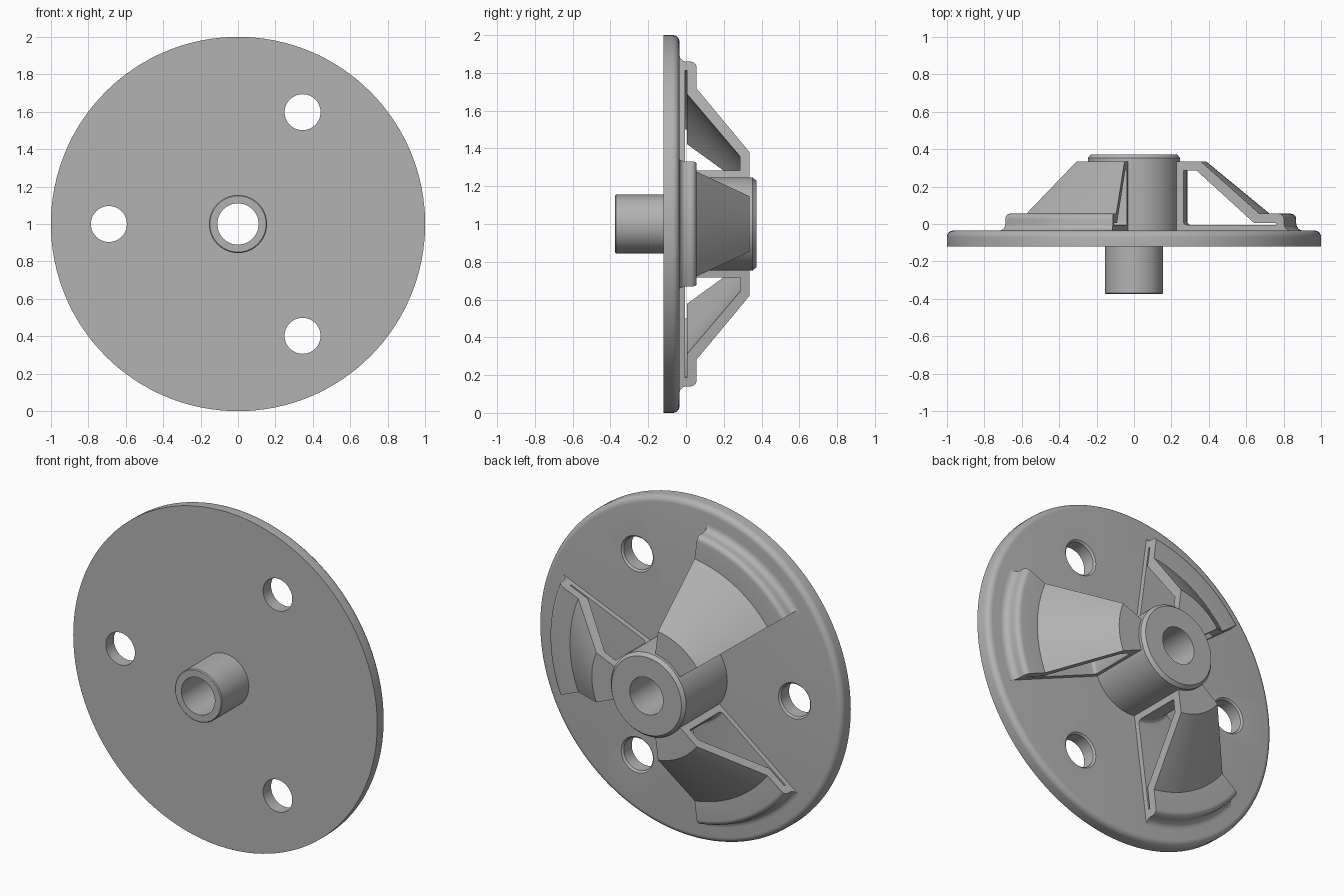
import bpy, bmesh
from math import cos, sin, pi, radians

cube = bpy.data.objects.get("Cube")
if cube:
    bpy.data.objects.remove(cube, do_unlink=True)

grey = bpy.data.materials.new("plain grey")
grey.use_nodes = True
grey.diffuse_color = (0.45, 0.45, 0.45, 1)
grey.node_tree.nodes["Principled BSDF"].inputs["Base Color"].default_value = grey.diffuse_color

AXIS_Z = 1.0


def arc(r, y, radius, start, end, n=6):
    """Profile points on a circular arc, angles in degrees."""
    return [(r + radius * cos(radians(start + (end - start) * i / n)),
             y + radius * sin(radians(start + (end - start) * i / n))) for i in range(n + 1)]


def lathe(name, profile, start=0, end=360, steps=128):
    """Sweep a closed (radius, y) profile around the y axis."""
    full = end - start == 360
    bm = bmesh.new()
    rings = []
    for i in range(steps if full else steps + 1):
        a = radians(start + (end - start) * i / steps)
        rings.append([bm.verts.new((r * cos(a), y, AXIS_Z + r * sin(a))) for r, y in profile])
    n = len(profile)
    for i in range(steps):
        p, q = rings[i], rings[(i + 1) % len(rings)]
        for j in range(n):
            k = (j + 1) % n
            bm.faces.new((p[j], p[k], q[k], q[j]))
    if not full:
        bm.faces.new(rings[0])
        bm.faces.new(rings[-1])
    bmesh.ops.recalc_face_normals(bm, faces=bm.faces)
    mesh = bpy.data.meshes.new(name)
    bm.to_mesh(mesh)
    bm.free()
    mesh.materials.append(grey)
    obj = bpy.data.objects.new(name, mesh)
    bpy.context.collection.objects.link(obj)
    return obj


def activate(obj):
    bpy.ops.object.select_all(action='DESELECT')
    obj.select_set(True)
    bpy.context.view_layer.objects.active = obj


def cut(obj, cutter):
    activate(obj)
    mod = obj.modifiers.new("cut", 'BOOLEAN')
    mod.operation = 'DIFFERENCE'
    mod.solver = 'EXACT'
    mod.object = cutter
    bpy.ops.object.modifier_apply(modifier=mod.name)
    bpy.data.objects.remove(cutter, do_unlink=True)


def smooth(obj):
    activate(obj)
    bpy.ops.object.shade_smooth_by_angle(angle=radians(25))


# Disc, front spigot and rear hub as one turned body with a through bore
FRONT, BACK = -0.12, -0.035
body = lathe("disc_and_hub",
             [(0.11, -0.375), (0.15, -0.375), (0.155, -0.37), (0.155, FRONT), (1.0, FRONT)]
             + arc(0.965, BACK - 0.035, 0.035, 0, 90)
             + [(0.247, BACK), (0.247, 0.352), (0.23, 0.372), (0.11, 0.372)])

# Three bolt holes with a lightly chamfered rear edge
HOLE, CHAMFER = 0.096, 0.01
for angle in (60, 180, 300):
    hole = lathe("hole_cutter", [(0, -0.2), (HOLE, -0.2), (HOLE, BACK - CHAMFER),
                                 (HOLE + 2 * CHAMFER, BACK + CHAMFER), (0, BACK + CHAMFER)][1:4], steps=48)
    # Close the cutter into a solid plug
    bm = bmesh.new()
    for y, r in ((-0.2, HOLE), (BACK - CHAMFER, HOLE), (BACK + CHAMFER, HOLE + 2 * CHAMFER)):
        for i in range(48):
            a = 2 * pi * i / 48
            bm.verts.new((0.69 * cos(radians(angle)) + r * cos(a), y,
                          AXIS_Z + 0.69 * sin(radians(angle)) + r * sin(a)))
    bm.verts.ensure_lookup_table()
    v = bm.verts
    for s in (0, 48):
        for i in range(48):
            j = (i + 1) % 48
            bm.faces.new((v[s + i], v[s + j], v[s + 48 + j], v[s + 48 + i]))
    bm.faces.new(v[:48])
    bm.faces.new(v[96:])
    bmesh.ops.recalc_face_normals(bm, faces=bm.faces)
    bm.to_mesh(hole.data)
    bm.free()
    cut(body, hole)
smooth(body)

# Hollow fan-shaped braces with a rounded foot, open on both flanks
brace_profile = ([(0.24, BACK - 0.005), (0.905, BACK - 0.005)]
                 + arc(0.905, 0.003, 0.038, 270, 180)
                 + arc(0.837, 0.025, 0.03, 0, 90)
                 + [(0.725, 0.055), (0.385, 0.335), (0.24, 0.335)])
cavity_profile = (arc(0.305, 0.015, 0.02, 270, 180, 4)
                  + [(0.285, 0.287), (0.36, 0.287), (0.695, 0.005), (0.82, 0.005), (0.82, -0.005)])
HALF = 22.5
for name, angle in (("left_brace", 0), ("upper_right_brace", 120), ("lower_right_brace", 240)):
    brace = lathe(name, brace_profile, angle - HALF, angle + HALF, 18)
    cut(brace, lathe("cavity_cutter", cavity_profile, angle - HALF - 2.5, angle + HALF + 2.5, 20))
    smooth(brace)
